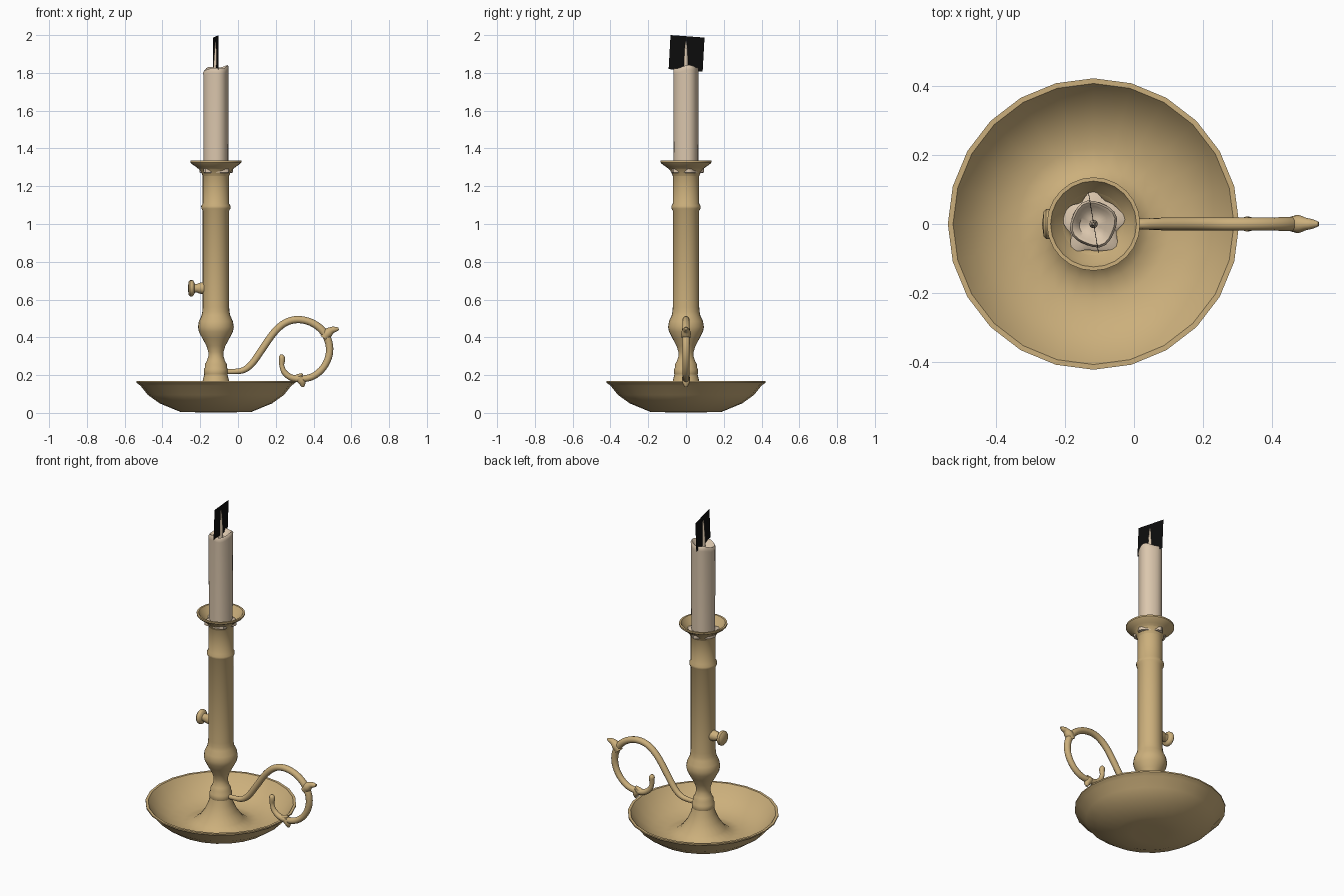
import bpy, bmesh, math
from mathutils import Vector, Matrix

CX = -0.117  # x of the candlestick axis


def material(name, rgb):
    m = bpy.data.materials.new(name)
    m.diffuse_color = (*rgb, 1)
    return m


BRASS = material("brass", (0.60, 0.43, 0.20))
WAX = material("cream_wax", (0.71, 0.57, 0.42))
BLACK = material("black", (0.004, 0.004, 0.004))


def finish(name, bm, mat, matrix=None, angle=40):
    bmesh.ops.remove_doubles(bm, verts=bm.verts, dist=1e-5)
    bmesh.ops.recalc_face_normals(bm, faces=bm.faces)
    me = bpy.data.meshes.new(name)
    bm.to_mesh(me)
    bm.free()
    me.transform(matrix or Matrix.Translation((CX, 0, 0)))
    me.materials.append(mat)
    ob = bpy.data.objects.new(name, me)
    bpy.context.collection.objects.link(ob)
    bpy.ops.object.select_all(action='DESELECT')
    ob.select_set(True)
    bpy.context.view_layer.objects.active = ob
    bpy.ops.object.shade_smooth_by_angle(angle=math.radians(angle))
    return ob


def lathe(name, profile, mat, n=24, wobble=None, matrix=None, angle=40):
    """Turn (radius, height) points around z; wobble(i, a, r, z) may shift them."""
    bm = bmesh.new()
    rings = []
    for i, (r, z) in enumerate(profile):
        ring = []
        for k in range(n):
            a = 2 * math.pi * k / n
            rr, zz = wobble(i, a, r, z) if wobble else (r, z)
            ring.append(bm.verts.new((rr * math.cos(a), rr * math.sin(a), zz)))
        rings.append(ring)
    for lo, hi in zip(rings, rings[1:]):
        for k in range(n):
            bm.faces.new((lo[k], lo[k - 1], hi[k - 1], hi[k]))
    return finish(name, bm, mat, matrix, angle)


def tube(name, pts, mat):
    """Smooth round tube through (x, z, radius) points in the y = 0 plane."""
    P = [Vector(p) for p in pts]
    P = [2 * P[0] - P[1]] + P + [2 * P[-1] - P[-2]]
    path = []
    for i in range(1, len(P) - 2):
        a, b, c, d = P[i - 1:i + 3]
        for s in range(4):
            t = s / 4
            path.append(0.5 * (2 * b + (c - a) * t + (2 * a - 5 * b + 4 * c - d) * t * t
                               + (3 * b - a - 3 * c + d) * t ** 3))
    path.append(P[-2])
    bm = bmesh.new()
    n, rings = 12, []
    for i, p in enumerate(path):
        t = path[min(i + 1, len(path) - 1)] - path[max(i - 1, 0)]
        side = Vector((-t.y, t.x)).normalized()
        ring = []
        for k in range(n):
            a = 2 * math.pi * k / n
            o = side * p.z * math.cos(a)
            ring.append(bm.verts.new((p.x + o.x, p.z * math.sin(a), p.y + o.y)))
        rings.append(ring)
    for lo, hi in zip(rings, rings[1:]):
        for k in range(n):
            bm.faces.new((lo[k], lo[k - 1], hi[k - 1], hi[k]))
    bm.faces.new(rings[0])
    bm.faces.new(rings[-1])
    return finish(name, bm, mat, Matrix.Identity(4), 50)


# Drip dish with a cone rising to the stem
lathe("dish", [(0, 0.004), (0.10, 0.003), (0.19, 0.006), (0.297, 0.05), (0.36, 0.095),
               (0.40, 0.145), (0.412, 0.153), (0.421, 0.16), (0.421, 0.168), (0.406, 0.168),
               (0.395, 0.153), (0.355, 0.105), (0.29, 0.062), (0.22, 0.042), (0.165, 0.045),
               (0.125, 0.075), (0.09, 0.125), (0.07, 0.17), (0.061, 0.205), (0, 0.205)], BRASS)

# Turned stem with collar, neck, bulb, ring and cup
lathe("stem", [(0, 0.20), (0.06, 0.20), (0.063, 0.207), (0.063, 0.232), (0.059, 0.238),
               (0.058, 0.258), (0.048, 0.275), (0.040, 0.30), (0.040, 0.322), (0.050, 0.355),
               (0.072, 0.395), (0.090, 0.43), (0.095, 0.455), (0.090, 0.485), (0.076, 0.515),
               (0.072, 0.535), (0.070, 0.56), (0.070, 1.07), (0.077, 1.082), (0.078, 1.095),
               (0.070, 1.108), (0.070, 1.265), (0.079, 1.282), (0.105, 1.302), (0.128, 1.318),
               (0.135, 1.326), (0.135, 1.335), (0.124, 1.335), (0.112, 1.315), (0.092, 1.293),
               (0.078, 1.275), (0.068, 1.25), (0, 1.25)], BRASS)

# Slider knob on the left of the stem
lathe("slider_knob", [(0, 0.05), (0.034, 0.05), (0.028, 0.09), (0.022, 0.102), (0.024, 0.112),
                      (0.038, 0.118), (0.043, 0.124), (0.043, 0.137), (0.036, 0.144), (0, 0.149)],
      BRASS, n=16,
      matrix=Matrix.Translation((CX, 0, 0.66)) @ Matrix.Rotation(-math.pi / 2, 4, 'Y'))

# Scrolled handle with spurs
tube("handle", [(-0.08, 0.219, 0.014), (-0.02, 0.219, 0.014), (0.03, 0.227, 0.016),
                (0.075, 0.262, 0.018), (0.13, 0.34, 0.019), (0.19, 0.425, 0.019),
                (0.25, 0.477, 0.019), (0.315, 0.494, 0.019), (0.385, 0.480, 0.019),
                (0.445, 0.438, 0.020), (0.480, 0.375, 0.020), (0.482, 0.305, 0.019),
                (0.452, 0.24, 0.018), (0.40, 0.195, 0.018), (0.34, 0.180, 0.018),
                (0.285, 0.186, 0.017), (0.247, 0.213, 0.015), (0.232, 0.25, 0.013),
                (0.233, 0.28, 0.016), (0.231, 0.297, 0.015), (0.230, 0.310, 0.005)], BRASS)
tube("handle_thumb_spur", [(0.455, 0.395, 0.022), (0.475, 0.422, 0.026), (0.497, 0.438, 0.018),
                           (0.515, 0.442, 0.014), (0.533, 0.446, 0.007)], BRASS)
tube("handle_lower_spur", [(0.325, 0.185, 0.022), (0.338, 0.165, 0.020), (0.342, 0.150, 0.014),
                           (0.344, 0.137, 0.006)], BRASS)
tube("handle_inner_spur", [(0.30, 0.182, 0.016), (0.325, 0.196, 0.012),
                           (0.342, 0.207, 0.004)], BRASS)


# Candle with a melted, uneven top
def melt(i, a, r, z):
    if i < 2:
        return r, z
    bump = 0.010 * math.cos(a - 0.5) + 0.006 * math.sin(3 * a + 1)
    return r * (1 + 0.05 * math.sin(4 * a)), z + bump * r / 0.066


lathe("candle", [(0, 1.20), (0.066, 1.20), (0.066, 1.80), (0.067, 1.817), (0.061, 1.827),
                 (0.052, 1.820), (0.04, 1.803), (0.02, 1.797), (0, 1.797)], WAX, wobble=melt)


# Spilled wax around the candle foot
def spill(i, a, r, z):
    if i in (1, 2):
        r += 0.009 * math.sin(5 * a) + 0.004 * math.sin(8 * a + 1)
    return r, z


lathe("wax_spill", [(0, 1.26), (0.083, 1.272), (0.083, 1.293), (0.062, 1.303), (0, 1.303)],
      WAX, n=40, wobble=spill)

# Wick
lathe("wick", [(0, 1.78), (0.013, 1.78), (0.012, 1.86), (0.009, 1.90), (0.006, 1.945),
               (0.003, 1.965), (0, 1.965)], WAX, n=10)
# Flat upright black card through the wick
bm = bmesh.new()
bm.faces.new([bm.verts.new(p) for p in ((0.015, -0.092, 1.82), (0.015, -0.082, 2.0),
                                        (-0.015, 0.098, 1.987), (-0.015, 0.088, 1.807))])
finish("wick_card", bm, BLACK)
